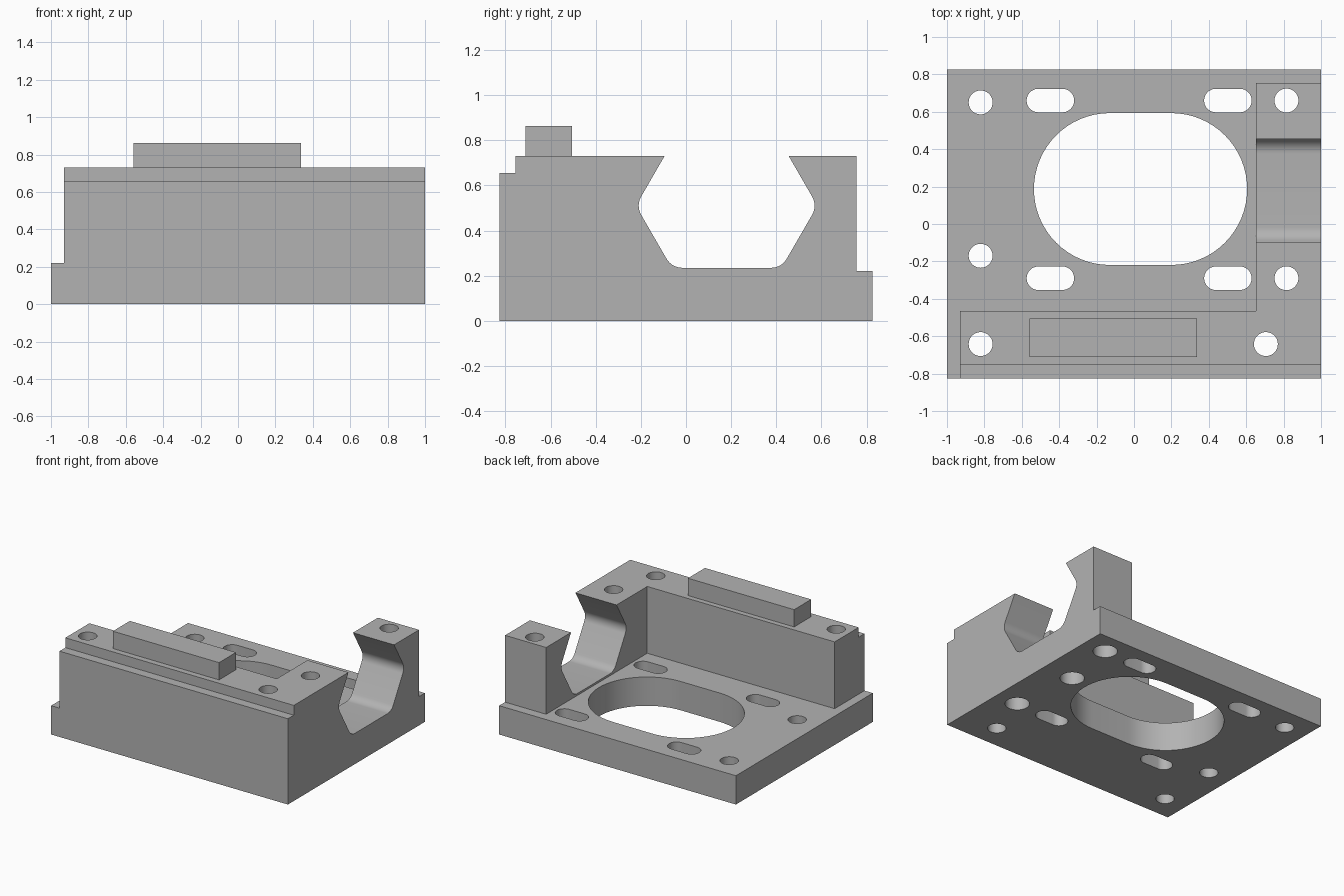
import bpy, bmesh
from math import pi, cos, sin
from mathutils import Vector

cube = bpy.data.objects.get("Cube")
if cube:
    bpy.data.objects.remove(cube, do_unlink=True)

grey = bpy.data.materials.new("machined grey")
grey.use_nodes = True
colour = (0.45, 0.45, 0.45, 1)
grey.diffuse_color = colour
grey.node_tree.nodes["Principled BSDF"].inputs["Base Color"].default_value = colour


def prism(name, profile, axis, lo, hi):
    """Extrude a 2D profile: axis 'z' takes (x, y), axis 'x' takes (y, z)."""
    def place(p, h):
        return (p[0], p[1], h) if axis == "z" else (h, p[0], p[1])
    bm = bmesh.new()
    ends = [[bm.verts.new(place(p, h)) for p in profile] for h in (lo, hi)]
    n = len(profile)
    for ring in ends:
        bm.faces.new(ring)
    for i in range(n):
        j = (i + 1) % n
        bm.faces.new((ends[0][i], ends[0][j], ends[1][j], ends[1][i]))
    bmesh.ops.recalc_face_normals(bm, faces=bm.faces)
    mesh = bpy.data.meshes.new(name)
    bm.to_mesh(mesh)
    bm.free()
    mesh.materials.append(grey)
    obj = bpy.data.objects.new(name, mesh)
    bpy.context.collection.objects.link(obj)
    return obj


def rect(x0, x1, y0, y1):
    return [(x0, y0), (x1, y0), (x1, y1), (x0, y1)]


def stadium(x, y, r, half=0.0, steps=20):
    """Round hole, or a slot along x when half (straight half length) is set."""
    if not half:
        return [(x + r * cos(pi * i / steps), y + r * sin(pi * i / steps))
                for i in range(2 * steps)]
    pts = []
    for side, start in ((1, -pi / 2), (-1, pi / 2)):
        for i in range(steps + 1):
            a = start + pi * i / steps
            pts.append((x + side * half + r * cos(a), y + r * sin(a)))
    return pts


def fillet(prev, corner, nxt, r, steps=8):
    """Arc that rounds one profile corner."""
    p, c, n = Vector(prev), Vector(corner), Vector(nxt)
    u, v = (p - c).normalized(), (n - c).normalized()
    half = u.angle(v) / 2
    centre = c + (u + v).normalized() * (r / sin(half))
    t = r * cos(half) / sin(half)
    a, b = c + u * t - centre, c + v * t - centre
    return [tuple(centre + a.lerp(b, i / steps).normalized() * r)
            for i in range(steps + 1)]


def combine(target, tool, operation):
    mod = target.modifiers.new(operation, "BOOLEAN")
    mod.operation, mod.solver, mod.object = operation, "EXACT", tool
    bpy.context.view_layer.objects.active = target
    bpy.ops.object.modifier_apply(modifier=mod.name)
    bpy.data.objects.remove(tool, do_unlink=True)


# Base plate
block = prism("bracket_block", rect(-1, 1, -0.826, 0.826), "z", 0, 0.22)

# Stepped front wall
front = [(-0.826, 0.1), (-0.465, 0.1), (-0.465, 0.73),
         (-0.755, 0.73), (-0.755, 0.655), (-0.826, 0.655)]
combine(block, prism("front_wall", front, "x", -0.93, 1), "UNION")

# Side wall with a rounded dovetail channel
mid, r = 0.18, 0.08
top, waist, floor, end = (-0.095, 0.73), (-0.222, 0.51), (-0.063, 0.235), (mid, 0.235)
half = [top] + fillet(top, waist, floor, r) + fillet(waist, floor, end, r)
mirrored = [(2 * mid - y, z) for y, z in reversed(half)]
side = [(-0.6, 0.1), (-0.6, 0.73)] + half + mirrored + [(0.755, 0.73), (0.755, 0.1)]
combine(block, prism("side_wall", side, "x", 0.653, 1), "UNION")

# Raised key on the front wall
combine(block, prism("top_key", rect(-0.56, 0.337, -0.71, -0.505), "z", 0.6, 0.862), "UNION")

# Through holes
for x, y in ((-0.82, 0.65), (-0.82, -0.17), (-0.82, -0.642),
             (0.705, -0.642), (0.815, -0.29), (0.815, 0.66)):
    combine(block, prism("hole_cutter", stadium(x, y, 0.064), "z", -0.1, 1), "DIFFERENCE")

# Wider blind bores under the side wall
for x, y in ((0.815, -0.29), (0.815, 0.66), (0.75, 0.226)):
    combine(block, prism("bore_cutter", stadium(x, y, 0.085), "z", -0.1, 0.15), "DIFFERENCE")

# Mounting slots
for x in (-0.447, 0.502):
    for y in (-0.29, 0.66):
        combine(block, prism("slot_cutter", stadium(x, y, 0.063, 0.064), "z", -0.1, 0.4), "DIFFERENCE")

# Large oval opening
combine(block, prism("opening_cutter", stadium(0.035, 0.187, 0.406, 0.164, 32), "z", -0.1, 0.4), "DIFFERENCE")

# Smooth the curved walls, keep the machined edges sharp
bpy.ops.object.select_all(action="DESELECT")
block.select_set(True)
bpy.context.view_layer.objects.active = block
bpy.ops.object.shade_smooth_by_angle(angle=pi / 7)
